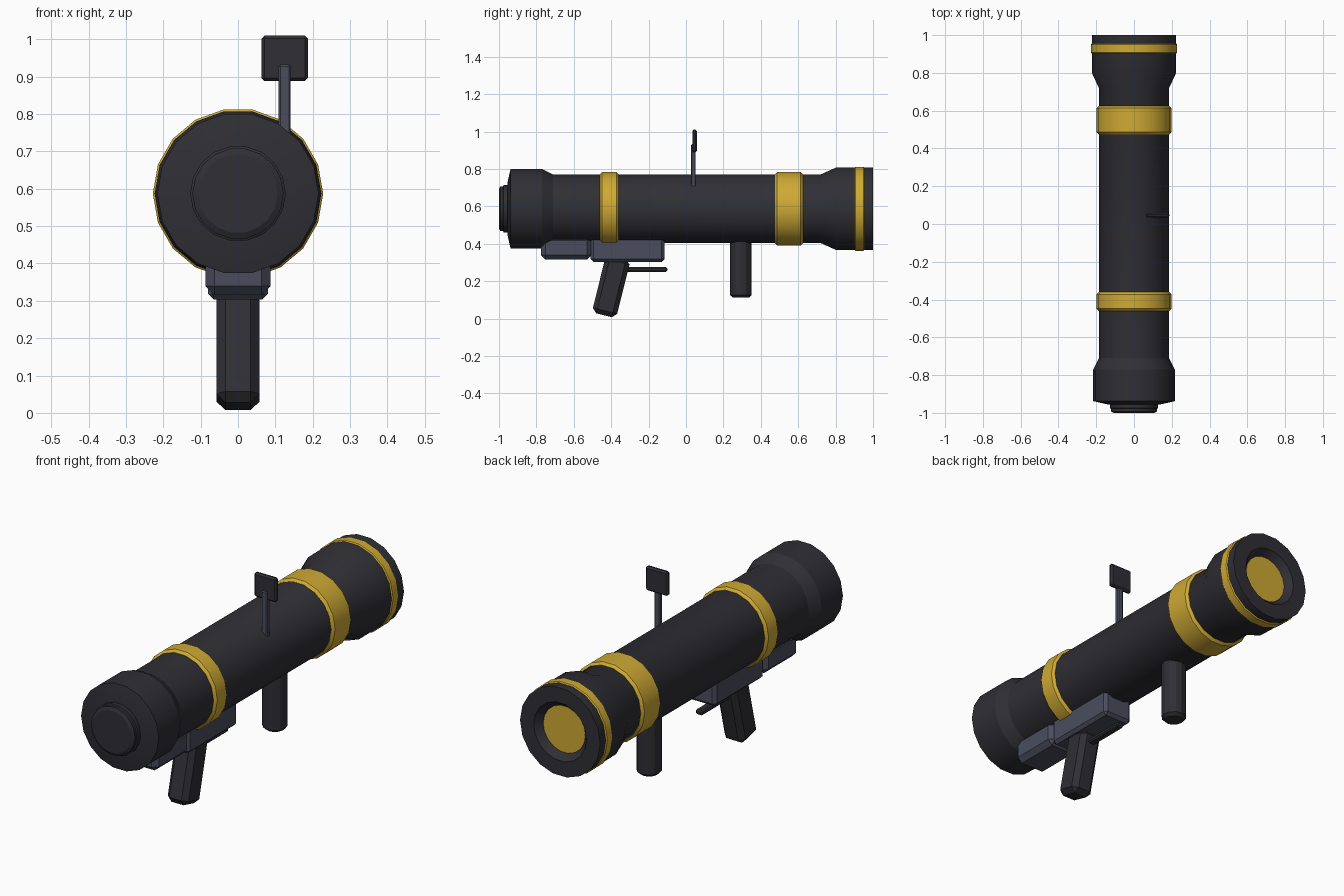
import bpy, bmesh
from math import radians, cos, sin, tau
from mathutils import Matrix, Vector

cube = bpy.data.objects.get("Cube")
if cube:
    bpy.data.objects.remove(cube, do_unlink=True)

AXIS_Z = 0.587   # height of the tube's centre line
SIDES = 18


def material(name, rgb):
    m = bpy.data.materials.new(name)
    m.use_nodes = True
    m.diffuse_color = (*rgb, 1)
    m.node_tree.nodes["Principled BSDF"].inputs["Base Color"].default_value = (*rgb, 1)
    return m


CHARCOAL = material("charcoal", (0.028, 0.028, 0.035))
GOLD = material("gold", (0.62, 0.40, 0.035))
SLATE = material("slate", (0.068, 0.073, 0.11))


def finish(name, bm, mat):
    bmesh.ops.recalc_face_normals(bm, faces=bm.faces)
    mesh = bpy.data.meshes.new(name)
    bm.to_mesh(mesh)
    bm.free()
    mesh.materials.append(mat)
    obj = bpy.data.objects.new(name, mesh)
    bpy.context.collection.objects.link(obj)
    bpy.ops.object.select_all(action='DESELECT')
    obj.select_set(True)
    bpy.context.view_layer.objects.active = obj
    bpy.ops.object.shade_smooth_by_angle(angle=radians(25))
    return obj


def lathe(name, profile, mat):
    """Turn (y, radius) points around the tube axis and cap both ends."""
    bm = bmesh.new()
    rings = []
    for y, r in profile:
        rings.append([bm.verts.new((r * cos(tau * i / SIDES), y,
                                    AXIS_Z + r * sin(tau * i / SIDES)))
                      for i in range(SIDES)])
    for a, b in zip(rings, rings[1:]):
        for i in range(SIDES):
            j = (i + 1) % SIDES
            bm.faces.new((a[i], a[j], b[j], b[i]))
    bm.faces.new(rings[0])
    bm.faces.new(rings[-1])
    return finish(name, bm, mat)


def band(name, y0, y1, r, edge):
    inner = r - edge
    return lathe(name, [(y0, 0.17), (y0, inner), (y0 + edge, r),
                        (y1 - edge, r), (y1, inner), (y1, 0.17)], GOLD)


def box(name, lo, hi, mat, bevel, segments=1, tilt=0):
    """Bevelled box between two corners, tilted about x through its centre."""
    lo, hi = Vector(lo), Vector(hi)
    bm = bmesh.new()
    bmesh.ops.create_cube(bm, size=1, matrix=Matrix.Diagonal((*(hi - lo), 1)))
    bmesh.ops.bevel(bm, geom=bm.edges[:], offset=bevel, segments=segments,
                    profile=0.5, affect='EDGES')
    place = Matrix.Translation((lo + hi) / 2) @ Matrix.Rotation(radians(tilt), 4, 'X')
    bmesh.ops.transform(bm, matrix=place, verts=bm.verts)
    return finish(name, bm, mat)


# Tube with flared rear and flared, recessed muzzle
lathe("tube", [(-0.955, 0.14), (-0.938, 0.216), (-0.77, 0.216), (-0.71, 0.186),
               (0.72, 0.186), (0.80, 0.223), (1.0, 0.223), (1.0, 0.147),
               (0.965, 0.118)], CHARCOAL)
lathe("rear_cap", [(-0.94, 0.128), (-0.975, 0.128), (-0.978, 0.122),
                   (-0.992, 0.122), (-1.0, 0.106)], CHARCOAL)
lathe("bore_disc", [(0.964, 0.117), (0.967, 0.117)], GOLD)

# Gold bands
band("rear_band", -0.46, -0.36, 0.199, 0.012)
band("front_band", 0.475, 0.625, 0.199, 0.012)
band("muzzle_band", 0.902, 0.955, 0.228, 0.005)

# Mount under the tube
box("rear_mount", (-0.087, -0.775, 0.315), (0.087, -0.505, 0.44), SLATE, 0.024)
box("trigger_mount", (-0.08, -0.51, 0.303), (0.08, -0.115, 0.44), SLATE, 0.015)

# Pistol grip and trigger
box("pistol_grip", (-0.058, -0.467, 0.013), (0.058, -0.333, 0.333), CHARCOAL, 0.024, tilt=-14)
box("trigger", (-0.02, -0.36, 0.25), (0.02, -0.10, 0.275), CHARCOAL, 0.007)

# Front grip post
bm = bmesh.new()
bmesh.ops.create_cone(bm, cap_ends=True, segments=12, radius1=0.058, radius2=0.058, depth=0.32,
                      matrix=Matrix.Translation((0, 0.293, 0.272)))
rim = [e for e in bm.edges if all(v.co.z < 0.2 for v in e.verts)]
bmesh.ops.bevel(bm, geom=rim, offset=0.014, segments=1, affect='EDGES')
finish("front_grip", bm, CHARCOAL)

# Sight
box("sight_post", (0.109, 0.028, 0.70), (0.141, 0.052, 0.932), SLATE, 0.005)
box("sight_plate", (0.063, 0.034, 0.888), (0.187, 0.058, 1.01), CHARCOAL, 0.008)
